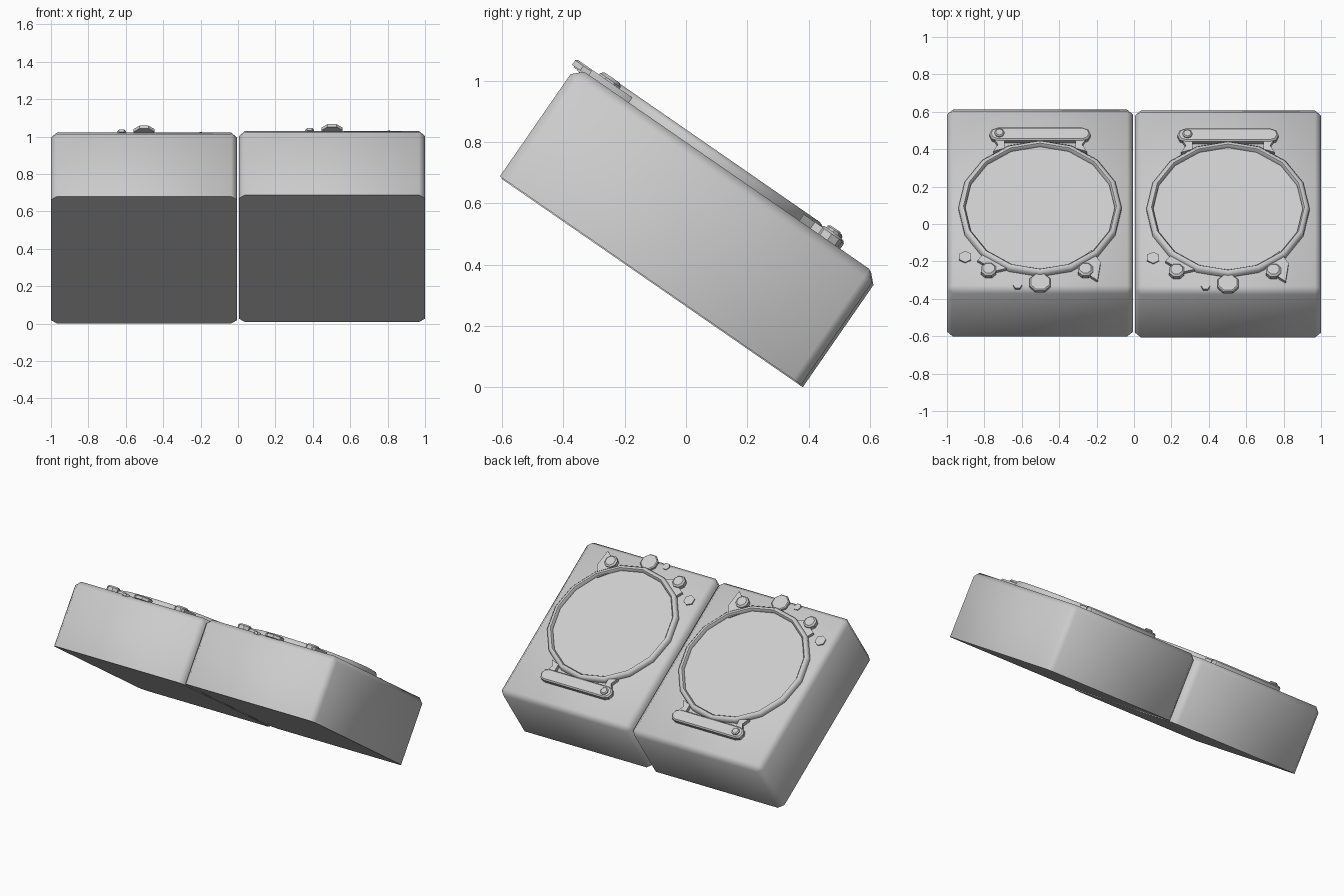
import bpy, bmesh, math
from mathutils import Matrix

if "Cube" in bpy.data.objects:
    bpy.data.objects.remove(bpy.data.objects["Cube"])

TILT = math.radians(-34.67)
W, L, H = 0.995, 1.195, 0.437   # width, slope length, thickness


def finish(name, bm, frame, angle=50):
    bmesh.ops.recalc_face_normals(bm, faces=bm.faces)
    me = bpy.data.meshes.new(name)
    bm.to_mesh(me)
    bm.free()
    ob = bpy.data.objects.new(name, me)
    bpy.context.collection.objects.link(ob)
    ob.matrix_world = frame
    bpy.ops.object.select_all(action='DESELECT')
    ob.select_set(True)
    bpy.context.view_layer.objects.active = ob
    bpy.ops.object.shade_smooth_by_angle(angle=math.radians(angle))
    return ob


def circle(cx, cy, r, n, start=0.0):
    return [(cx + r * math.cos(start + math.tau * i / n),
             cy + r * math.sin(start + math.tau * i / n)) for i in range(n)]


def plate(name, pts, z0, z1, frame, bevel=0.0):
    """Extruded outline with an optional chamfered top rim."""
    bm = bmesh.new()
    face = bm.faces.new([bm.verts.new((x, y, z0)) for x, y in pts])
    ext = bmesh.ops.extrude_face_region(bm, geom=[face], use_keep_orig=True)
    top = [v for v in ext['geom'] if isinstance(v, bmesh.types.BMVert)]
    bmesh.ops.translate(bm, verts=top, vec=(0, 0, z1 - z0))
    if bevel:
        rim = [e for e in bm.edges if all(abs(v.co.z - z1) < 1e-6 for v in e.verts)]
        bmesh.ops.bevel(bm, geom=rim, offset=bevel, segments=1, affect='EDGES')
    return finish(name, bm, frame, 40)


def body(name, frame):
    bm = bmesh.new()
    bmesh.ops.create_cube(bm, size=1, matrix=Matrix.Translation((0, L / 2, H / 2))
                          @ Matrix.Diagonal((W, L, H, 1)))
    edges = [e for e in bm.edges if any(v.co.z > H - 0.01 for v in e.verts)]
    bmesh.ops.bevel(bm, geom=edges, offset=0.032, segments=1, affect='EDGES')
    return finish(name, bm, frame, 60)


def ring(name, cy, frame, n=16):
    """Raised rim swept round the centre from a small profile."""
    profile = [(0.400, H - 0.005), (0.400, H + 0.022), (0.409, H + 0.034),
               (0.423, H + 0.034), (0.436, H + 0.020), (0.436, H - 0.005)]
    bm = bmesh.new()
    rows = [[bm.verts.new((x, y, z)) for x, y in circle(0, cy, r, n)] for r, z in profile]
    k = len(rows)
    for j in range(k):
        for i in range(n):
            a, b = rows[j], rows[(j + 1) % k]
            bm.faces.new((a[i], a[(i + 1) % n], b[(i + 1) % n], b[i]))
    return finish(name, bm, frame, 50)


def deck(side, cx, py, pz):
    f = Matrix.Translation((cx, py, pz)) @ Matrix.Rotation(TILT, 4, 'X')
    nm = lambda s: f"{side}_{s}"
    body(nm("body"), f)

    # round platter and rim
    plate(nm("platter"), circle(0, 0.523, 0.405, 16), H - 0.005, H + 0.012, f)
    ring(nm("platter_rim"), 0.523, f)

    # long rounded bar with its short necks and end knob
    r, y, half = 0.042, 0.997, 0.228
    bar = [(half + r * math.cos(a), y + r * math.sin(a))
           for a in [math.radians(-90 + 45 * i) for i in range(5)]]
    bar += [(-x, 2 * y - v) for x, v in bar]
    plate(nm("bar"), bar, H - 0.005, H + 0.032, f, 0.008)
    for s, label in ((-1, "left"), (1, "right")):
        neck = [(s * 0.19, 0.965), (s * 0.245, 0.965), (s * 0.225, 0.93),
                (s * 0.25, 0.885), (s * 0.19, 0.905)]
        plate(nm(f"neck_{label}"), neck, H - 0.005, H + 0.025, f)
    plate(nm("bar_knob"), circle(-0.217, 0.997, 0.026, 8), H + 0.02, H + 0.045, f, 0.006)

    # buttons and the disc overhanging the upper edge
    plate(nm("hex_button"), circle(-0.40, 0.212, 0.037, 6, math.pi / 6), H - 0.005, H + 0.008, f)
    plate(nm("small_button"), circle(-0.12, 0.032, 0.025, 6), H - 0.01, H + 0.006, f)
    plate(nm("edge_disc"), circle(0, 0.042, 0.06, 8, math.pi / 8), H - 0.004, H + 0.02, f, 0.006)

    # lever plates with their knobs
    plate(nm("lever_plate_left"), [(-0.334, 0.181), (-0.296, 0.233), (-0.216, 0.187),
          (-0.174, 0.129), (-0.243, 0.11), (-0.29, 0.15)], H, H + 0.02, f)
    plate(nm("lever_plate_right"), [(0.20, 0.181), (0.276, 0.247), (0.324, 0.168),
          (0.308, 0.05), (0.270, 0.078), (0.262, 0.13)], H, H + 0.02, f)
    for x, label in ((-0.275, "left"), (0.243, "right")):
        plate(nm(f"lever_knob_{label}"), circle(x, 0.118, 0.044, 8, math.pi / 8),
              H - 0.005, H + 0.036, f, 0.01)


deck("left", -0.5025, -0.602, 0.680)
deck("right", 0.5025, -0.607, 0.688)
